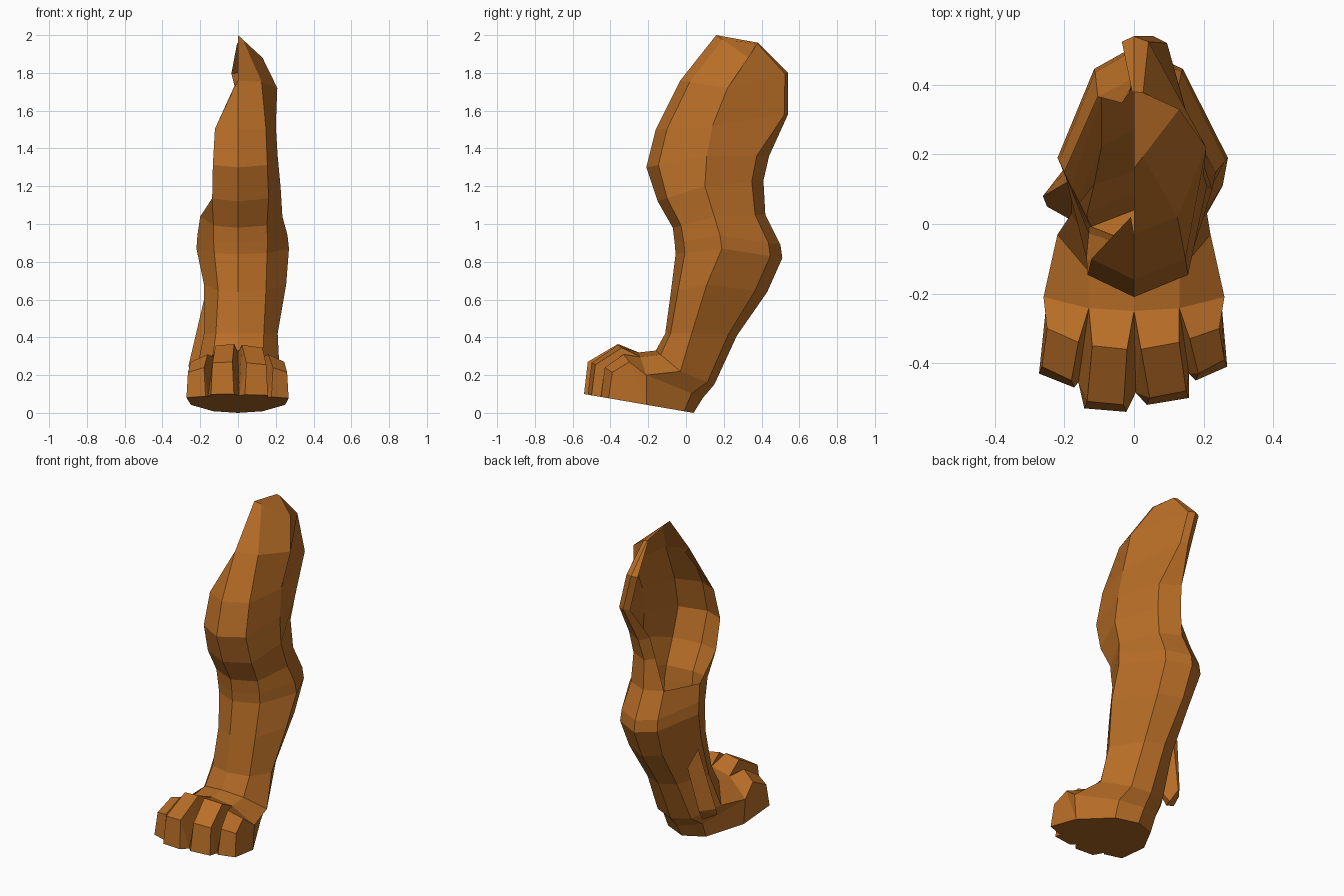
import bpy, bmesh
from mathutils import Vector

if "Cube" in bpy.data.objects:
    bpy.data.objects.remove(bpy.data.objects["Cube"])

fur = bpy.data.materials.new("tawny_fur")
fur.diffuse_color = (0.48, 0.155, 0.02, 1)
fur.use_nodes = True
fur.node_tree.nodes["Principled BSDF"].inputs["Base Color"].default_value = fur.diffuse_color


def finish(name, bm):
    me = bpy.data.meshes.new(name)
    bm.to_mesh(me)
    bm.free()
    me.materials.append(fur)
    ob = bpy.data.objects.new(name, me)
    bpy.context.collection.objects.link(ob)
    return ob


# Leg rings, bottom to top:
# front y,z | side y,z | back y,z | inner half width, outer half width, front corner fraction
RINGS = [
    (-.25, .05, -.21, .043, .04, .00, .25, .25, .50),  # sole
    (-.25, .32, -.21, .20, .09, .08, .26, .26, .50),   # foot
    (-.16, .33, -.03, .22, .15, .15, .22, .22, .60),   # heel
    (-.11, .42, .03, .42, .27, .41, .18, .21, .65),    # ankle
    (-.08, .64, .11, .68, .43, .64, .18, .255, .58),   # shin
    (-.055, .84, .19, .87, .51, .82, .22, .27, .57),   # hock
    (-.06, .90, .18, .94, .50, .89, .215, .262, .60),
    (-.07, .98, .15, 1.04, .42, 1.05, .20, .235, .65),
    (-.15, 1.12, .10, 1.20, .41, 1.23, .19, .225, .72),  # knee
    (-.21, 1.30, .11, 1.36, .44, 1.36, .18, .21, .74),
    (-.16, 1.50, .14, 1.52, .54, 1.58, .165, .20, .74),  # thigh
    (-.03, 1.76, .22, 1.72, .54, 1.80, .015, .208, .60),
    (.16, 2.00, .33, 1.88, .38, 1.96, .01, .13, .20),    # top
]


def ring_points(k):
    yf, zf, ys, zs, yb, zb, xl, xr, w = RINGS[k]
    f, s, b = Vector((0, yf, zf)), Vector((0, ys, zs)), Vector((0, yb, zb))
    fc, bc = f.lerp(s, .2), s.lerp(b, .95 if k > 9 else .8)
    back_right = (.2 if k > 9 else .52) * xr       # back edge narrows on the thigh
    back_left = .52 * xl if k < 8 else (.005 if k == 12 else .035)
    shift = {9: .02, 10: .055}.get(k, 0)
    row = [(f, 0), (fc, w * xr), (s, xr), (bc, back_right + shift),
           (b, shift), (bc, shift - back_left), (s, -xl), (fc, -w * xl)]
    return [Vector((x, p.y, p.z)) for p, x in row]


# Leg: loft, left open high on the inner side where it meets the body
bm = bmesh.new()
rows = [[bm.verts.new(p) for p in ring_points(k)] for k in range(len(RINGS))]
last = len(rows) - 1
top_of_column = [last, last, last, last, last, 7, 7, 11]
for i in range(8):
    j = (i + 1) % 8
    # the toes replace the front of the lowest band
    for k in range(0 if i in (2, 3, 4, 5) else 1, top_of_column[i]):
        bm.faces.new((rows[k][i], rows[k][j], rows[k + 1][j], rows[k + 1][i]))
bm.faces.new((rows[7][6], rows[7][7], rows[8][7]))
bm.faces.new(rows[-1][:5])
bmesh.ops.delete(bm, geom=[v for v in bm.verts if not v.link_faces], context='VERTS')
finish("leg", bm)


# Toes and sole: each toe has a top, a tip and two sides that fan down to the
# valley beside it, or to the sole corner on the outside
def sole(y):
    return .1 * (.04 - y) / .58


MID, CORNER, SIDE = (0, -.25, .32), (.13, -.242, .296), (.26, -.21, .20)
INNER_CORNER, INNER_SIDE = (-.13, -.242, .296), (-.26, -.21, .20)

# back, knuckle and tip points at the -x and +x edge of each toe
TOES = [
    ((INNER_SIDE, (-.25, -.30, .27), (-.265, -.41, .215)),
     (INNER_CORNER, (-.16, -.34, .31), (-.18, -.45, .24))),
    ((INNER_CORNER, (-.12, -.35, .355), (-.135, -.51, .265)),
     (MID, (-.02, -.36, .365), (-.03, -.52, .27))),
    ((MID, (.02, -.36, .36), (.045, -.50, .265)),
     (CORNER, (.13, -.34, .345), (.15, -.48, .255))),
    ((CORNER, (.16, -.33, .31), (.185, -.43, .24)),
     (SIDE, (.245, -.30, .27), (.26, -.39, .215))),
]
ENDS = [(-.25, -.21), (-.16, -.455), (.005, -.485), (.158, -.43), (.25, -.21)]

bm = bmesh.new()


def face(*pts):
    bm.faces.new([bm.verts.new(p) for p in pts])


outline = []
for n, edges in enumerate(TOES):
    chains = []
    for edge, (ex, ey) in zip(edges, ENDS[n:n + 2]):
        end = (ex, ey, sole(ey))
        tx, ty, tz = edge[2]
        side = 1 if edge is edges[1] else -1
        chain = list(edge) + [(tx + .008 * side, ty - .02, sole(ty - .02))]
        for p, q in zip(chain, chain[1:]):
            face(*((end, q, p) if side < 0 else (end, p, q)))
        chains.append(chain)
        outline += [end, chain[3]] if side < 0 else [chain[3]]
    for k in range(3):
        a, b = chains
        face(a[k], a[k + 1], b[k + 1], b[k])
outline += [(.25, -.21, .043)] + ring_points(0)[3:6]
face(*outline[::-1])
bmesh.ops.remove_doubles(bm, verts=bm.verts, dist=.0005)
bmesh.ops.recalc_face_normals(bm, faces=bm.faces)
for f in bm.faces:                      # the sole must look down
    if len(f.verts) > 6 and f.normal.z > 0:
        bmesh.ops.reverse_faces(bm, faces=bm.faces)
        break
finish("toes_and_sole", bm)

# Dewclaw on the inner side of the ankle
bm = bmesh.new()
for p in [(-.175, .13, .62), (-.15, .20, .52), (-.205, .10, .43), (-.262, .08, .25),
          (-.25, .05, .20), (-.20, .16, .25), (-.16, .00, .32), (-.17, .08, .16),
          (-.12, .12, .30)]:
    bm.verts.new(p)
bmesh.ops.convex_hull(bm, input=bm.verts)
bmesh.ops.recalc_face_normals(bm, faces=bm.faces)
bmesh.ops.delete(bm, geom=[f for f in bm.faces if f.normal.x > .3], context='FACES')
finish("dewclaw", bm)
